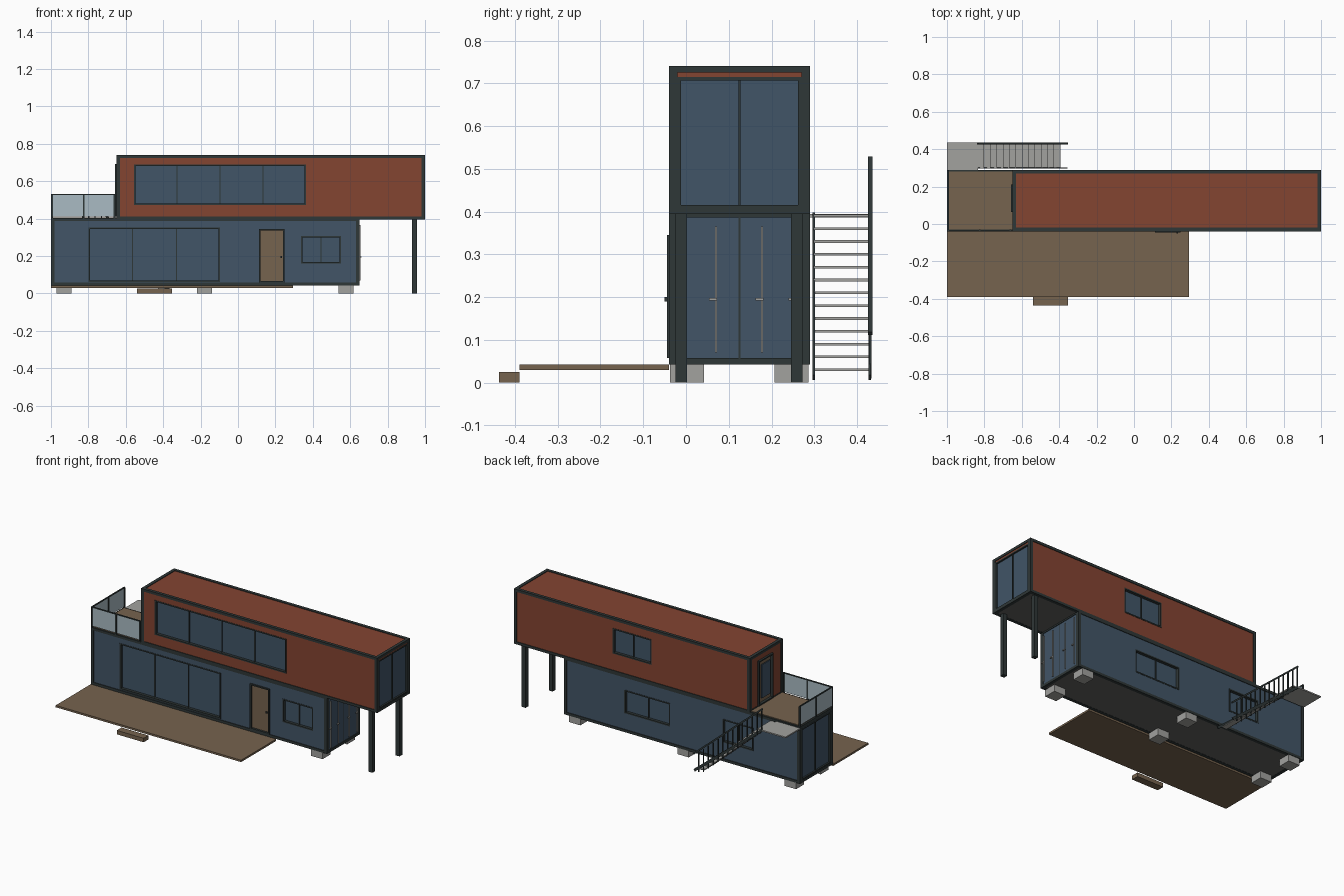
import bpy, bmesh
from mathutils import Vector, Matrix

if "Cube" in bpy.data.objects:
    bpy.data.objects.remove(bpy.data.objects["Cube"])


def material(name, r, g, b):
    m = bpy.data.materials.new(name)
    m.use_nodes = True
    m.diffuse_color = (r, g, b, 1)
    m.node_tree.nodes["Principled BSDF"].inputs["Base Color"].default_value = (r, g, b, 1)
    return m


RUST = material("rust red paint", .23, .058, .031)
BLUE = material("blue paint", .054, .09, .135)
DARK = material("dark steel", .028, .038, .038)
WOOD = material("brown wood", .18, .125, .077)
GREY = material("light concrete", .36, .36, .345)
UNDER = material("dark floor grey", .115, .115, .11)
GLASS = material("window glass", .052, .09, .135)
PALE = material("pale railing glass", .40, .50, .55)


def finish(name, bm, mat):
    me = bpy.data.meshes.new(name)
    bm.to_mesh(me)
    bm.free()
    me.materials.append(mat)
    ob = bpy.data.objects.new(name, me)
    bpy.context.scene.collection.objects.link(ob)
    return ob


def boxes(name, mat, *spans):
    """One object from boxes, each given as x, y and z ranges."""
    bm = bmesh.new()
    for s in spans:
        mid = Vector([(a + b) / 2 for a, b in s])
        size = [abs(b - a) for a, b in s]
        bmesh.ops.create_cube(bm, size=1, matrix=Matrix.Translation(mid) @ Matrix.Diagonal((*size, 1)))
    return finish(name, bm, mat)


def around(x, y, z, w):
    return ((x - w / 2, x + w / 2), (y - w / 2, y + w / 2), z)


def beam(name, mat, y, width, start, end, depth):
    """Sloping bar in an xz plane."""
    bm = bmesh.new()
    a, b = Vector((start[0], y, start[1])), Vector((end[0], y, end[1]))
    rot = (b - a).to_track_quat('X', 'Z').to_matrix().to_4x4()
    size = Matrix.Diagonal(((b - a).length, width, depth, 1))
    bmesh.ops.create_cube(bm, size=1, matrix=Matrix.Translation((a + b) / 2) @ rot @ size)
    return finish(name, bm, mat)


Y0, Y1 = -.04, .29
W = .02      # frame bar width
GAP = .004   # wall set back from frame


def container(name, x0, x1, z0, z1, paint):
    """Painted body, steel edge frame and floor."""
    body = boxes(name + "_walls", paint, ((x0 + GAP, x1 - GAP), (Y0 + GAP, Y1 - GAP), (z0 + GAP, z1 - GAP)))
    bars = []
    xs = ((x0, x0 + W), (x1 - W, x1))
    ys = ((Y0, Y0 + W), (Y1 - W, Y1))
    zs = ((z0, z0 + W * .8), (z1 - W * .8, z1))
    for y in ys:
        bars += [((x0, x1), y, z) for z in zs] + [(x, y, (z0, z1)) for x in xs]
    bars += [(x, (Y0, Y1), z) for x in xs for z in zs]
    boxes(name + "_frame", DARK, *bars)
    boxes(name + "_floor", UNDER, ((x0 + W, x1 - W), (Y0 + W, Y1 - W), (z0 + .001, z0 + .006)))
    return body


def opening(name, body, axis, sign, face, a, z, panes, fill=GLASS, bar=.008, deep=.02, proud=.002):
    """Recessed, framed opening; axis is the wall normal, face its position."""
    def place(d, across, up):
        depth = tuple(sorted(face + sign * v for v in d))
        return (depth, across, up) if axis == 'x' else (across, depth, up)

    cutter = boxes(name + "_cutter", DARK, place((-deep, .03), a, z))
    cutter.hide_render = True
    mod = body.modifiers.new(name, 'BOOLEAN')
    mod.object, mod.solver = cutter, 'EXACT'
    bpy.context.view_layer.objects.active = body
    bpy.ops.object.modifier_apply(modifier=mod.name)
    bpy.data.objects.remove(cutter)
    d = (-deep, proud)
    frame = [place(d, (a[0], a[0] + bar), z), place(d, (a[1] - bar, a[1]), z),
             place(d, a, (z[0], z[0] + bar)), place(d, a, (z[1] - bar, z[1]))]
    for i in range(1, panes):
        c = a[0] + (a[1] - a[0]) * i / panes
        frame.append(place((-deep, -deep + .010), (c - bar / 3, c + bar / 3), z))
    boxes(name + "_frame", DARK, *frame)
    boxes(name + "_panel", fill, place((-deep - .002, -deep + .004), a, z))


lower = container("lower_container", -1, .65, .042, .402, BLUE)
upper = container("upper_container", -.65, 1, .394, .741, RUST)
FRONT, BACK = Y0 + GAP, Y1 - GAP

# Windows and doors
opening("front_sliding_window", lower, 'y', -1, FRONT, (-.80, -.095), (.062, .353), 3)
opening("front_small_window", lower, 'y', -1, FRONT, (.337, .55), (.16, .307), 2)
opening("front_door", lower, 'y', -1, FRONT, (.113, .248), (.058, .345), 1, WOOD, deep=.008, proud=.009)
opening("upper_front_window", upper, 'y', -1, FRONT, (-.555, .363), (.472, .69), 4)
opening("back_window", lower, 'y', 1, BACK, (-.09, .23), (.16, .307), 2)
opening("back_stair_window", lower, 'y', 1, BACK, (-.67, -.455), (.16, .307), 2)
opening("upper_back_window", upper, 'y', 1, BACK, (.04, .31), (.515, .675), 2)
opening("upper_end_glazing", upper, 'x', 1, 1 - GAP, (-.02, .27), (.408, .715), 2, deep=.012)
opening("lower_end_glazing", lower, 'x', -1, -1 + GAP, (-.02, .27), (.056, .38), 2, deep=.012)
opening("balcony_door", upper, 'x', -1, -.65 + GAP, (.065, .21), (.41, .692), 1, WOOD, deep=.008, proud=.012)
boxes("balcony_door_glass", GLASS, ((-.658, -.650), (.095, .18), (.45, .66)))
boxes("front_door_handle", DARK, around(.232, -.046, (.19, .2), .008))

# Cargo doors with locking rods and handles
boxes("cargo_door_seam", DARK, ((.645, .648), (.123, .127), (.058, .386)))
rods = (-.008, .07, .178, .256)
boxes("locking_rods", GREY, *[around(.653, y, (.07, .365), .005) for y in rods])
boxes("rod_handles", GREY, *[((.652, .660), (y - .016, y + .003), (.192, .198)) for y in rods])

# Supports
boxes("support_posts", DARK, *[around(.943, y, (0, .4), .027) for y in (-.011, .259)])
boxes("footings", GREY, *[around(x, y, (0, .044), .08)
                          for x in (-.93, -.18, .577) for y in (.002, .247)])

# Deck, step and balcony floor
boxes("front_deck", WOOD, ((-1, .295), (-.39, Y0), (.03, .042)))
boxes("deck_step", WOOD, ((-.54, -.353), (-.437, -.39), (0, .025)))
boxes("balcony_floor", WOOD, ((-1 + W / 2, -.65), (Y0 + W / 2, Y1 - W / 2), (.396, .406)))

# Balcony railing along the front and the end
RZ = (.4, .53)
corners = [(-.995, -.035), (-.825, -.035), (-.66, -.035), (-.995, .125), (-.995, .285)]
boxes("railing_posts", DARK, *[around(x, y, RZ, .01) for x, y in corners])
boxes("railing_caps", DARK, ((-1, -.655), (-.039, -.031), (.526, .532)),
      ((-.999, -.991), (-.04, .29), (.526, .532)))
boxes("railing_glass", PALE, ((-.995, -.66), (-.037, -.033), (.41, .526)),
      ((-.997, -.993), (-.035, .285), (.41, .526)))

# Outside stair
STEPS, RISE, RUN, TOP_X = 13, .03, .034, -.835
boxes("stair_landing", GREY, ((-1, TOP_X), (Y1, .435), (.386, .394)))
boxes("stair_treads", GREY, *[((TOP_X + RUN * i, TOP_X + RUN * (i + 1)), (.298, .43),
                               (.387 - RISE * i, .393 - RISE * i)) for i in range(STEPS)])
for side, y in (("inner", .299), ("outer", .43)):
    beam(side + "_stringer", DARK, y, .006, (TOP_X, .392), (-.36, .012), .016)
beam("stair_handrail", DARK, .431, .01, (TOP_X, .525), (-.355, .115), .01)
balusters = []
for i in range(STEPS + 1):
    x, z = TOP_X + .003 + RUN * i, .39 - RISE * i
    balusters.append(around(x, .431, (max(z - .01, .01), z + .132), .006))
boxes("stair_balusters", DARK, *balusters)
